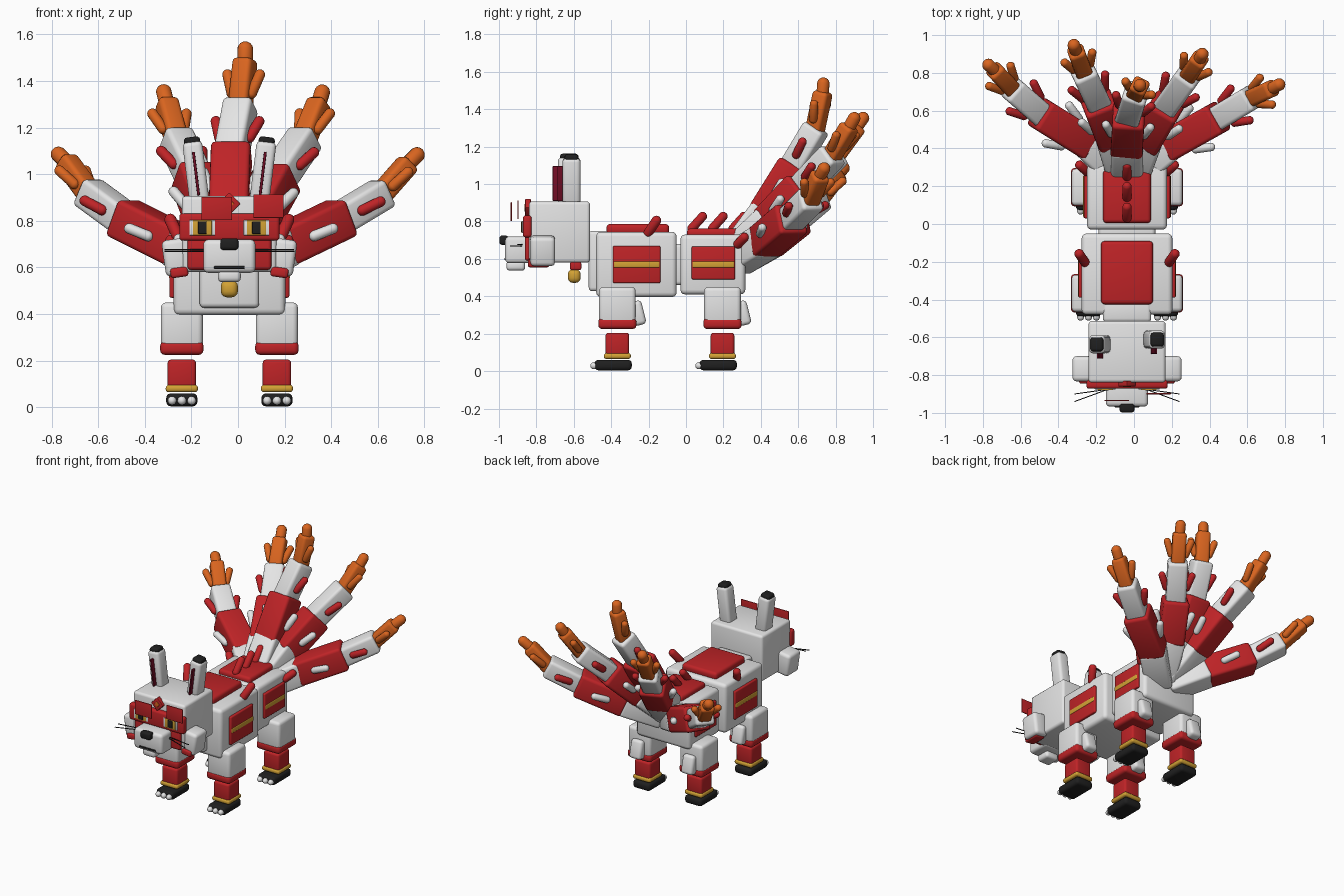
import bpy, bmesh, math
from mathutils import Vector, Matrix

if "Cube" in bpy.data.objects:
    bpy.data.objects.remove(bpy.data.objects["Cube"])

CX = -0.037  # body centre line
made = []


def material(name, rgb):
    m = bpy.data.materials.new(name)
    m.use_nodes = True
    m.diffuse_color = (*rgb, 1)
    m.node_tree.nodes["Principled BSDF"].inputs["Base Color"].default_value = (*rgb, 1)
    return m


WHITE = material("white fur", (0.78, 0.78, 0.78))
RED = material("red", (0.52, 0.017, 0.02))
ORANGE = material("orange", (0.70, 0.13, 0.014))
GOLD = material("gold", (0.65, 0.36, 0.035))
BLACK = material("black", (0.014, 0.014, 0.014))
MAROON = material("dark maroon", (0.16, 0.004, 0.018))


def add(name, mat, bm, matrix):
    me = bpy.data.meshes.new(name)
    bm.to_mesh(me)
    bm.free()
    me.materials.append(mat)
    ob = bpy.data.objects.new(name, me)
    ob.matrix_world = matrix
    bpy.context.collection.objects.link(ob)
    made.append(ob)
    return ob


def block(name, mat, size, matrix, bevel=0.02):
    """Rounded box; bevel is limited by the thinnest side."""
    bm = bmesh.new()
    bmesh.ops.create_cube(bm, size=1, matrix=Matrix.Diagonal((*size, 1)))
    width = min(bevel, min(size) * 0.4)
    bmesh.ops.bevel(bm, geom=bm.edges[:], offset=width, segments=3,
                    profile=0.5, affect='EDGES', clamp_overlap=True)
    return add(name, mat, bm, matrix)


def box(name, mat, x, y, z, bevel=0.02, rot=None):
    """Rounded box from ranges, optionally turned about its centre."""
    lo, hi = Vector((x[0], y[0], z[0])), Vector((x[1], y[1], z[1]))
    m = Matrix.Translation((lo + hi) / 2)
    if rot:
        m = m @ Matrix.Rotation(math.radians(rot[1]), 4, rot[0])
    return block(name, mat, hi - lo, m, bevel)


def frame(p, q):
    """Axes with z along p to q and x horizontal, centred between them."""
    d = (q - p).normalized()
    side = d.cross(Vector((0, 0, 1)))
    side = side.normalized() if side.length > 1e-4 else Vector((1, 0, 0))
    m = Matrix((side, d.cross(side), d)).transposed().to_4x4()
    return Matrix.Translation((p + q) / 2) @ m


def beam(name, mat, p, q, width, depth, bevel=0.02):
    p, q = Vector(p), Vector(q)
    return block(name, mat, (width, depth, (q - p).length), frame(p, q), bevel)


def capsule(name, mat, p, q, r):
    p, q = Vector(p), Vector(q)
    half = max((q - p).length / 2 - r, 0)
    bm = bmesh.new()
    bmesh.ops.create_uvsphere(bm, u_segments=14, v_segments=9, radius=r)
    for v in bm.verts:
        v.co.z += half if v.co.z > 0 else -half
    return add(name, mat, bm, frame(p, q))


def centred(half, off=0):
    return (CX + off - half, CX + off + half)


# Body, chest ruff and saddles
box("chest", WHITE, centred(0.24), (-0.48, -0.05), (0.396, 0.745), 0.025)
box("hips", WHITE, centred(0.212), (-0.03, 0.317), (0.41, 0.73), 0.025)
box("waist", WHITE, centred(0.15), (-0.08, 0.0), (0.46, 0.68))
box("chest_ruff", WHITE, centred(0.128), (-0.52, -0.4), (0.427, 0.75))
box("front_saddle", RED, centred(0.138), (-0.425, -0.09), (0.73, 0.787))
box("rear_saddle", RED, centred(0.127), (0.005, 0.287), (0.71, 0.763))
for i in range(3):
    y = 0.015 + 0.11 * i
    capsule("back_spike", RED, (CX, y, 0.745), (CX, y + 0.09, 0.845), 0.024)

# Legs, side panels and shoulder spikes
for s, side in ((-1, "right"), (1, "left")):
    for end, y, py, pz, px in (("front", -0.367, (-0.39, -0.137), (0.47, 0.67), 0.242),
                               ("rear", 0.195, (0.03, 0.262), (0.49, 0.667), 0.214)):
        n = f"{side}_{end}_"
        off = s * 0.204
        box(n + "upper_leg", WHITE, centred(0.09, off), (y - 0.098, y + 0.098), (0.25, 0.45), 0.022)
        box(n + "leg_cuff", RED, centred(0.093, off), (y - 0.102, y + 0.102), (0.225, 0.283))
        box(n + "lower_leg", RED, centred(0.061, off), (y - 0.063, y + 0.063), (0.08, 0.205), 0.015)
        box(n + "ankle_ring", GOLD, centred(0.069, off), (y - 0.072, y + 0.072), (0.065, 0.096), 0.014)
        box(n + "foot", BLACK, centred(0.067, off), (y - 0.122, y + 0.077), (0.004, 0.06), 0.02)
        for t in (-1, 0, 1):
            x = CX + off + t * 0.042
            capsule(n + "claw", WHITE, (x, y - 0.145, 0.028), (x, y - 0.09, 0.03), 0.019)
        box(n + "leg_tuft", WHITE, centred(0.045, off), (y + 0.075, y + 0.142), (0.245, 0.375), 0.02, ('X', 14))
        box(n + "side_panel", RED, centred(0.015, s * px), py, pz, 0.008)
        box(n + "panel_stripe", GOLD, centred(0.018, s * px), (py[0] + 0.004, py[1] - 0.004), (0.553, 0.587), 0.006)
    capsule(side + "_shoulder_spike", RED, (CX + s * 0.215, -0.215, 0.72),
            (CX + s * 0.262, -0.145, 0.825), 0.026)
    capsule(side + "_hip_spike", RED, (CX + s * 0.2, 0.265, 0.665),
            (CX + s * 0.265, 0.325, 0.73), 0.025)

# Head, muzzle and mask
box("head", WHITE, centred(0.204), (-0.84, -0.513), (0.58, 0.907), 0.018)
box("face_mask", RED, centred(0.215), (-0.872, -0.825), (0.715, 0.832), 0.015)
box("lower_mask", RED, centred(0.18), (-0.862, -0.825), (0.59, 0.73), 0.015)
box("muzzle", WHITE, centred(0.112), (-0.967, -0.8), (0.577, 0.72), 0.022)
box("chin", WHITE, centred(0.049), (-0.96, -0.86), (0.537, 0.59), 0.018)
box("nose", BLACK, centred(0.039), (-0.998, -0.95), (0.675, 0.725), 0.014)
box("mouth", BLACK, centred(0.065), (-0.971, -0.963), (0.594, 0.606), 0.002)
box("right_brow_plate", RED, (-0.157, -0.026), (-0.938, -0.931), (0.803, 0.903), 0.002)
box("left_brow_plate", RED, (0.066, 0.195), (-0.902, -0.895), (0.813, 0.913), 0.002)
box("brow_gem", RED, centred(0.034), (-0.86, -0.83), (0.84, 0.908), 0.004, ('Y', 45))
box("brow_gem_centre", ORANGE, centred(0.015), (-0.864, -0.856), (0.859, 0.889), 0.002, ('Y', 45))

for s, side in ((-1, "right"), (1, "left")):
    # Eyes as stacked thin plates
    for part, mat, half, y in (("white", WHITE, 0.055, 0.876), ("iris", GOLD, 0.041, 0.879),
                               ("pupil", BLACK, 0.018, 0.882)):
        box(f"{side}_eye_{part}", mat, centred(half, s * 0.116), (-y, -0.868),
            (0.738, 0.803) if part != "pupil" else (0.744, 0.797), 0.002)
    # Cheeks and whiskers
    box(side + "_cheek", WHITE, centred(0.052, s * 0.23), (-0.833, -0.7), (0.565, 0.722), 0.022, ('Y', s * 8))
    box(side + "_cheek_tip", RED, centred(0.038, s * 0.215), (-0.845, -0.73), (0.558, 0.6), 0.012, ('Y', s * 8))
    for z in (0.668, 0.676):
        beam(side + "_whisker", BLACK, (CX + s * 0.1, -0.875, z),
             (CX + s * 0.278, -0.94 + (z - 0.668) * 5, z), 0.005, 0.005, 0.001)
    # Ears with inner panel and dark tip
    y = -0.637 if s < 0 else -0.612
    low, top = Vector((CX + s * 0.128, y, 0.88)), Vector((CX + s * 0.16, y, 1.14))
    d = (top - low).normalized()
    beam(side + "_ear", WHITE, low, top, 0.096, 0.085, 0.02)
    beam(side + "_ear_tip", BLACK, top - d * 0.02, top + d * 0.02, 0.074, 0.07, 0.015)
    shift = Vector((0, -0.043, 0))
    beam(side + "_inner_ear", MAROON, low + d * 0.03 + shift, top - d * 0.045 + shift, 0.066, 0.012, 0.004)

# Collar and bell
box("collar_tag", RED, centred(0.03), (-0.62, -0.56), (0.54, 0.585), 0.01)
box("bell", GOLD, centred(0.037), (-0.632, -0.563), (0.472, 0.545), 0.026)

# Five fanned tails: root, three joints, end of the flame, tip
tails = {
    "centre": ((-0.037, 0.25, 0.62), (-0.037, 0.42, 0.85), (-0.028, 0.57, 1.09),
               (0.01, 0.69, 1.29), (0.03, 0.73, 1.48), (0.032, 0.737, 1.57)),
    "inner_right": ((-0.06, 0.26, 0.62), (-0.12, 0.46, 0.80), (-0.19, 0.64, 0.99),
                    (-0.265, 0.80, 1.15), (-0.305, 0.91, 1.30), (-0.325, 0.965, 1.38)),
    "inner_left": ((0, 0.26, 0.62), (0.07, 0.45, 0.80), (0.17, 0.62, 0.98),
                   (0.285, 0.78, 1.15), (0.345, 0.87, 1.30), (0.37, 0.915, 1.38)),
    "outer_right": ((-0.08, 0.27, 0.60), (-0.25, 0.43, 0.69), (-0.49, 0.58, 0.81),
                    (-0.64, 0.71, 0.92), (-0.735, 0.81, 1.05), (-0.79, 0.86, 1.105)),
    "outer_left": ((0.01, 0.27, 0.60), (0.19, 0.42, 0.69), (0.44, 0.56, 0.81),
                   (0.615, 0.665, 0.915), (0.725, 0.715, 1.04), (0.79, 0.75, 1.105)),
}
sections = (("base", WHITE, 0.17, None), ("band", RED, 0.17, WHITE),
            ("upper", WHITE, 0.13, RED), ("flame", ORANGE, 0.09, ORANGE))
for name, points in tails.items():
    pts = [Vector(p) for p in points]
    for i, (part, mat, w, tuft) in enumerate(sections):
        p, q = pts[i], pts[i + 1]
        d = (q - p).normalized()
        beam(f"{name}_tail_{part}", mat, p - d * 0.015, q + d * 0.015, w, w, 0.02)
        if tuft:
            axis = frame(p, q).to_3x3().col[0]
            mid = (p + q) / 2
            for s in (-1, 1):
                out = axis * s
                capsule(f"{name}_tail_{part}_tuft", tuft, mid + out * (w / 2 - 0.005) - d * 0.06,
                        mid + out * (w / 2 + 0.04) + d * 0.065, 0.023)
    end = (pts[5] - pts[4]).normalized()
    capsule(f"{name}_tail_tip", ORANGE, pts[4] - end * 0.06, pts[5], 0.034)

# Smooth shading with crisp edges
for ob in bpy.context.selected_objects:
    ob.select_set(False)
for ob in made:
    ob.select_set(True)
bpy.context.view_layer.objects.active = made[0]
bpy.ops.object.shade_smooth_by_angle(angle=math.radians(40))
